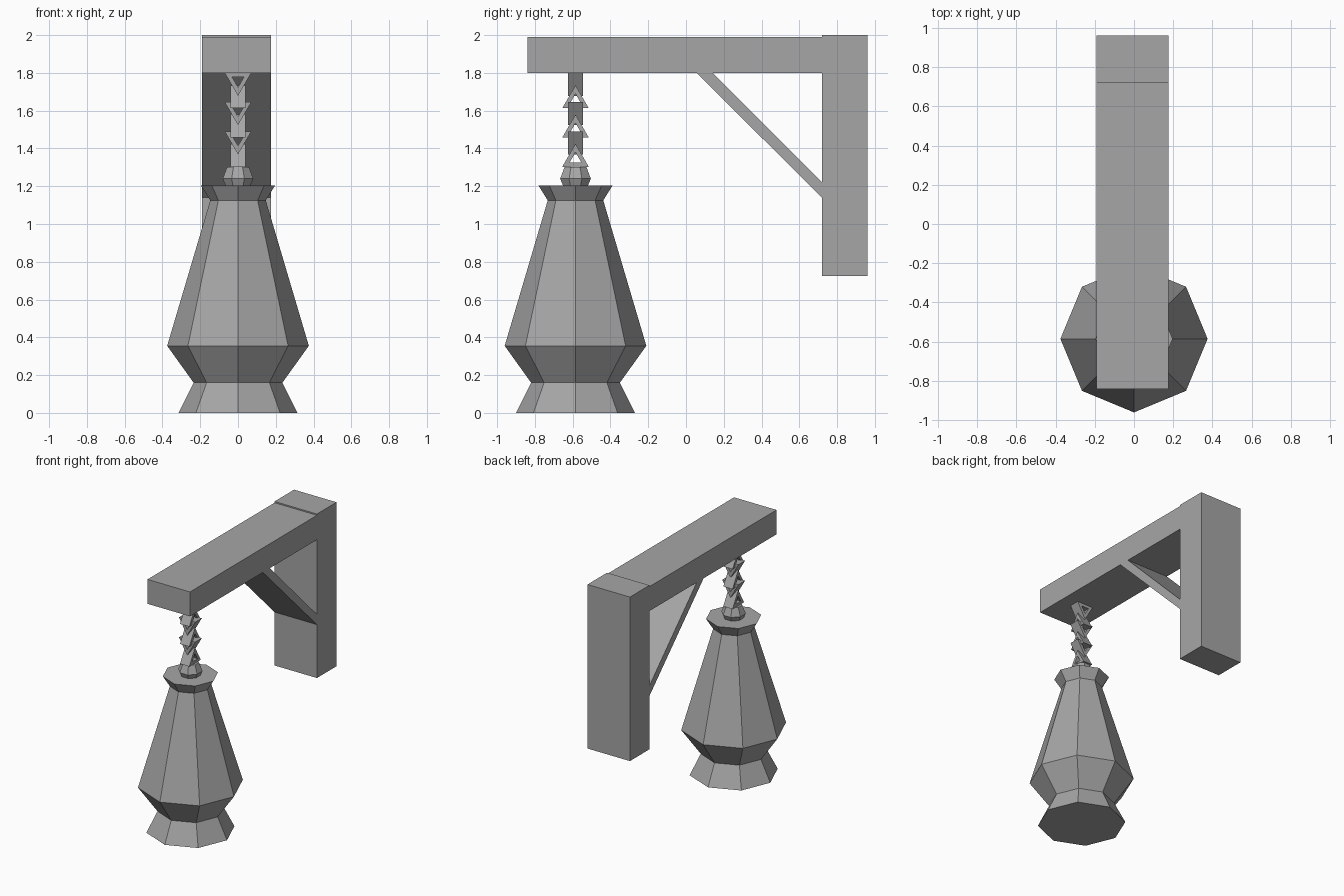
import bpy
import bmesh
from math import sin, cos, pi

cube = bpy.data.objects.get("Cube")
if cube:
    bpy.data.objects.remove(cube, do_unlink=True)

# Single flat grey for the whole model
GREY = (0.38, 0.38, 0.38, 1)
mat = bpy.data.materials.new("grey metal")
mat.use_nodes = True
mat.diffuse_color = GREY
mat.node_tree.nodes["Principled BSDF"].inputs["Base Color"].default_value = GREY

X_LEFT, X_RIGHT = -0.19, 0.175   # bracket width
LAMP_Y = -0.585                  # hanging axis


def finish(name, bm):
    bmesh.ops.recalc_face_normals(bm, faces=bm.faces)
    mesh = bpy.data.meshes.new(name)
    bm.to_mesh(mesh)
    bm.free()
    mesh.materials.append(mat)
    obj = bpy.data.objects.new(name, mesh)
    bpy.context.collection.objects.link(obj)
    return obj


def bridge(bm, a, b):
    for i in range(len(a)):
        j = (i + 1) % len(a)
        bm.faces.new((a[i], a[j], b[j], b[i]))


def extruded(name, outline):
    """Side outline (y, z) extruded across the bracket width."""
    bm = bmesh.new()
    ends = [[bm.verts.new((x, y, z)) for y, z in outline] for x in (X_LEFT, X_RIGHT)]
    bridge(bm, *ends)
    for end in ends:
        bm.faces.new(end)
    return finish(name, bm)


def turned(name, profile, sides=8, phase=0.0):
    """Faceted solid turned from (radius, z) around the hanging axis."""
    bm = bmesh.new()
    angles = [phase + 2 * pi * i / sides for i in range(sides)]
    rings = [[bm.verts.new((r * cos(a), LAMP_Y + r * sin(a), z)) for a in angles]
             for r, z in profile]
    for low, high in zip(rings, rings[1:]):
        bridge(bm, low, high)
    bm.faces.new(rings[0])
    bm.faces.new(rings[-1])
    return finish(name, bm)


def chain_link(name, base_z, point, sideways, outer=0.081, inner=0.036, half=0.04):
    """Triangular ring; point is +1 for tip up, -1 for tip down."""
    bm = bmesh.new()
    centre = base_z + point * outer / 2
    loops = []
    for r, d in ((outer, -half), (outer, half), (inner, half), (inner, -half)):
        loop = []
        for i in range(3):
            a = 2 * pi * i / 3
            u, z = r * sin(a), centre + point * r * cos(a)
            x, y = (d, u) if sideways else (u, d)
            loop.append(bm.verts.new((x, LAMP_Y + y, z)))
        loops.append(loop)
    for i in range(4):
        bridge(bm, loops[i], loops[(i + 1) % 4])
    return finish(name, bm)


# Wall bracket
extruded("wall_post", [(0.72, 0.725), (0.96, 0.725), (0.96, 2.0), (0.72, 2.0)])
extruded("beam", [(-0.84, 1.8), (0.72, 1.8), (0.72, 1.99), (-0.84, 1.99)])
extruded("brace", [(0.055, 1.8), (0.14, 1.8), (0.72, 1.22), (0.72, 1.14)])

# Hanging lantern
turned("lantern_body", [(0.315, 0), (0.235, 0.16), (0.375, 0.355),
                        (0.147, 1.125), (0.197, 1.205)])
turned("lantern_cap", [(0.07, 1.2), (0.088, 1.24), (0.062, 1.303)], phase=pi / 8)

# Chain of alternating triangular links
for n in range(3):
    drop = 0.155 * n
    chain_link(f"front_link_{n + 1}", 1.8 - drop, -1, False)
    chain_link(f"side_link_{n + 1}", 1.613 - drop, 1, True)
